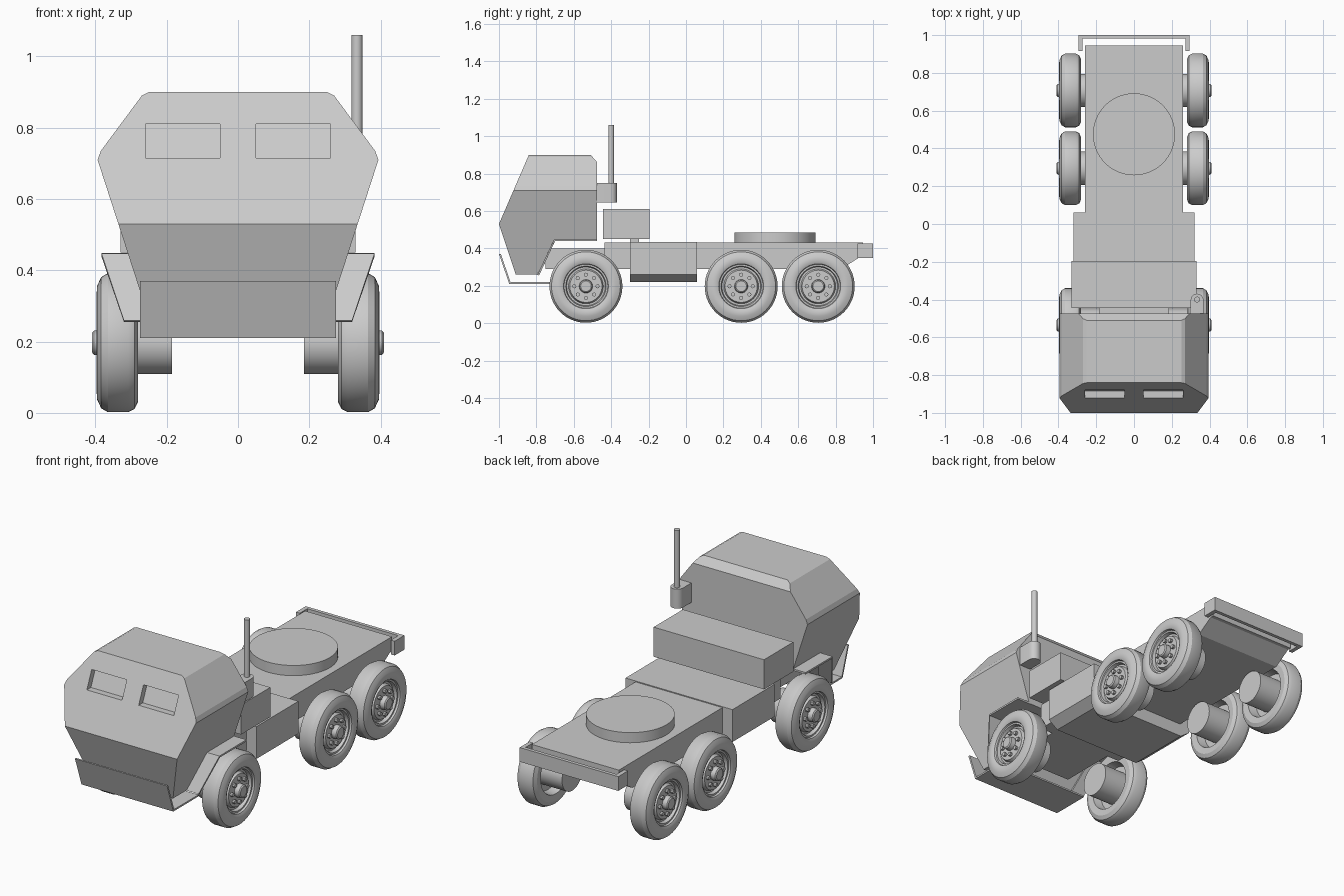
import bpy, bmesh
from math import radians, cos, sin, pi
from mathutils import Vector, Matrix

if "Cube" in bpy.data.objects:
    bpy.data.objects.remove(bpy.data.objects["Cube"])


def finish(name, bm, smooth=False):
    bmesh.ops.recalc_face_normals(bm, faces=bm.faces)
    me = bpy.data.meshes.new(name)
    bm.to_mesh(me)
    bm.free()
    ob = bpy.data.objects.new(name, me)
    bpy.context.collection.objects.link(ob)
    if smooth:
        bpy.ops.object.select_all(action='DESELECT')
        ob.select_set(True)
        bpy.context.view_layer.objects.active = ob
        bpy.ops.object.shade_smooth_by_angle(angle=radians(30))
    return ob


def prism(name, pts, lo, hi, axis, smooth=False):
    """Extrude a closed 2D profile along one axis from lo to hi."""
    def place(p, t):
        return {'x': (t, p[0], p[1]), 'y': (p[0], t, p[1]), 'z': (p[0], p[1], t)}[axis]
    bm = bmesh.new()
    face = bm.faces.new([bm.verts.new(place(p, lo)) for p in pts])
    res = bmesh.ops.extrude_face_region(bm, geom=[face])
    move = Vector(place((0, 0), hi - lo))
    for v in res['geom']:
        if isinstance(v, bmesh.types.BMVert):
            v.co += move
    return finish(name, bm, smooth)


def box(name, x0, x1, y0, y1, z0, z1):
    return prism(name, [(x0, y0), (x1, y0), (x1, y1), (x0, y1)], z0, z1, 'z')


def cylinder(name, loc, r, depth, seg):
    bm = bmesh.new()
    bmesh.ops.create_cone(bm, cap_ends=True, segments=seg, radius1=r, radius2=r,
                          depth=depth, matrix=Matrix.Translation(loc))
    return finish(name, bm, True)


def boolean(ob, other, op):
    m = ob.modifiers.new(op, 'BOOLEAN')
    m.object, m.operation, m.solver = other, op, 'EXACT'
    bpy.context.view_layer.objects.active = ob
    bpy.ops.object.modifier_apply(modifier=m.name)
    bpy.data.objects.remove(other)


# Cab: side profile crossed with the six-sided front outline
cab = prism('cab', [(-.91, .26), (-1, .53), (-.84, .9), (-.51, .9), (-.475, .86),
                    (-.475, .44), (-.705, .44), (-.795, .26)], -.5, .5, 'x')
outline = [(.245, .25), (.394, .71), (.385, .735), (.27, .89), (.25, .9001)]
outline += [(-x, z) for x, z in reversed(outline)]
boolean(cab, prism('cab_outline', outline, -1.2, 0, 'y'), 'INTERSECT')

# Windscreen recesses
for s in (-1, 1):
    x0, x1 = sorted((s * .05, s * .26))
    cut = prism('window_cutter', [(-1.1, .715), (-.885, .715), (-.844, .81), (-1.1, .81)], x0, x1, 'x')
    boolean(cab, cut, 'DIFFERENCE')

# Bent front bumper plate
prism('front_bumper', [(-1, .37), (-.945, .21), (-.73, .21), (-.73, .219), (-.938, .219), (-.99, .37)],
      -.275, .275, 'x')

# Fenders: folded plates outside the cab
for s in (-1, 1):
    bm = bmesh.new()
    rows = []
    for y, z, w in [(-.79, .257, .32), (-.703, .443, .383), (-.475, .443, .383)]:
        inner = .25 + (z - .257) * .33
        rows.append([bm.verts.new((s * x, y, z)) for x in (inner - .01, w)])
    for a, b in zip(rows, rows[1:]):
        bm.faces.new((a[0], a[1], b[1], b[0]))
    fender = finish('front_fender', bm)
    mod = fender.modifiers.new('thickness', 'SOLIDIFY')
    mod.thickness, mod.offset = .01, 0

# Chassis
prism('chassis', [(-.435, .29), (.83, .29), (.925, .35), (.945, .35), (.945, .43), (-.435, .43)],
      -.26, .26, 'x')
box('front_chassis', -.185, .185, -.75, -.43, .29, .40)

# Side lockers with a chamfered underside
prism('side_lockers', [(-.32, .26), (-.265, .22), (.265, .22), (.32, .26), (.32, .435), (-.32, .435)],
      -.30, .06, 'y')

# Equipment box behind the cab on its support
box('equipment_box', -.33, .33, -.445, -.195, .45, .61)
box('equipment_box_support', -.25, .25, -.30, -.25, .425, .455)

# Turntable
cylinder('turntable', (0, .475, .455), .217, .06, 64)

# Rear bumper: U-shaped bar
prism('rear_bumper', [(-.295, .917), (-.295, 1), (.295, 1), (.295, .917), (.272, .917),
                      (.272, .981), (-.272, .981), (-.272, .917)], .348, .425, 'z')

# Exhaust: round-backed housing and upright pipe
ex, ey, er = .334, -.403, .034
arc = [(ex + er * cos(pi * i / 12), ey + er * sin(pi * i / 12)) for i in range(13)]
prism('exhaust_housing', arc + [(ex - er, -.477), (ex + er, -.477)], .645, .75, 'z', True)
cylinder('exhaust_pipe', (ex, -.40, .88), .0155, .36, 20)

# Wheels: lathed tyre, rim, hub and axle stub, plus a ring of nuts
profile = [(.185, 0), (.185, .088), (.33, .088), (.33, .12), (.283, .13), (.28, .165),
           (.290, .186), (.308, .195), (.365, .195), (.384, .184), (.395, .16), (.397, .135),
           (.390, .120), (.380, .117), (.380, .108), (.362, .103), (.362, .093), (.378, .086),
           (.378, .036), (.404, .034), (.409, .028), (.409, 0)]
for wy in (-.535, .295, .707):
    for s in (-1, 1):
        bm = bmesh.new()
        vs = [bm.verts.new((s * x, wy, .197 + r)) for x, r in profile]
        es = [bm.edges.new(p) for p in zip(vs, vs[1:])]
        bmesh.ops.spin(bm, geom=vs + es, cent=(0, wy, .197), axis=(1, 0, 0),
                       angle=2 * pi, steps=56, use_merge=True)
        bmesh.ops.remove_doubles(bm, verts=bm.verts, dist=1e-5)
        for i in range(8):
            a = 2 * pi * i / 8
            m = Matrix.Translation((s * .382, wy + .062 * cos(a), .197 + .062 * sin(a)))
            bmesh.ops.create_cone(bm, cap_ends=True, segments=8, radius1=.011, radius2=.011,
                                  depth=.02, matrix=m @ Matrix.Rotation(pi / 2, 4, 'Y'))
        finish('wheel', bm, True)
